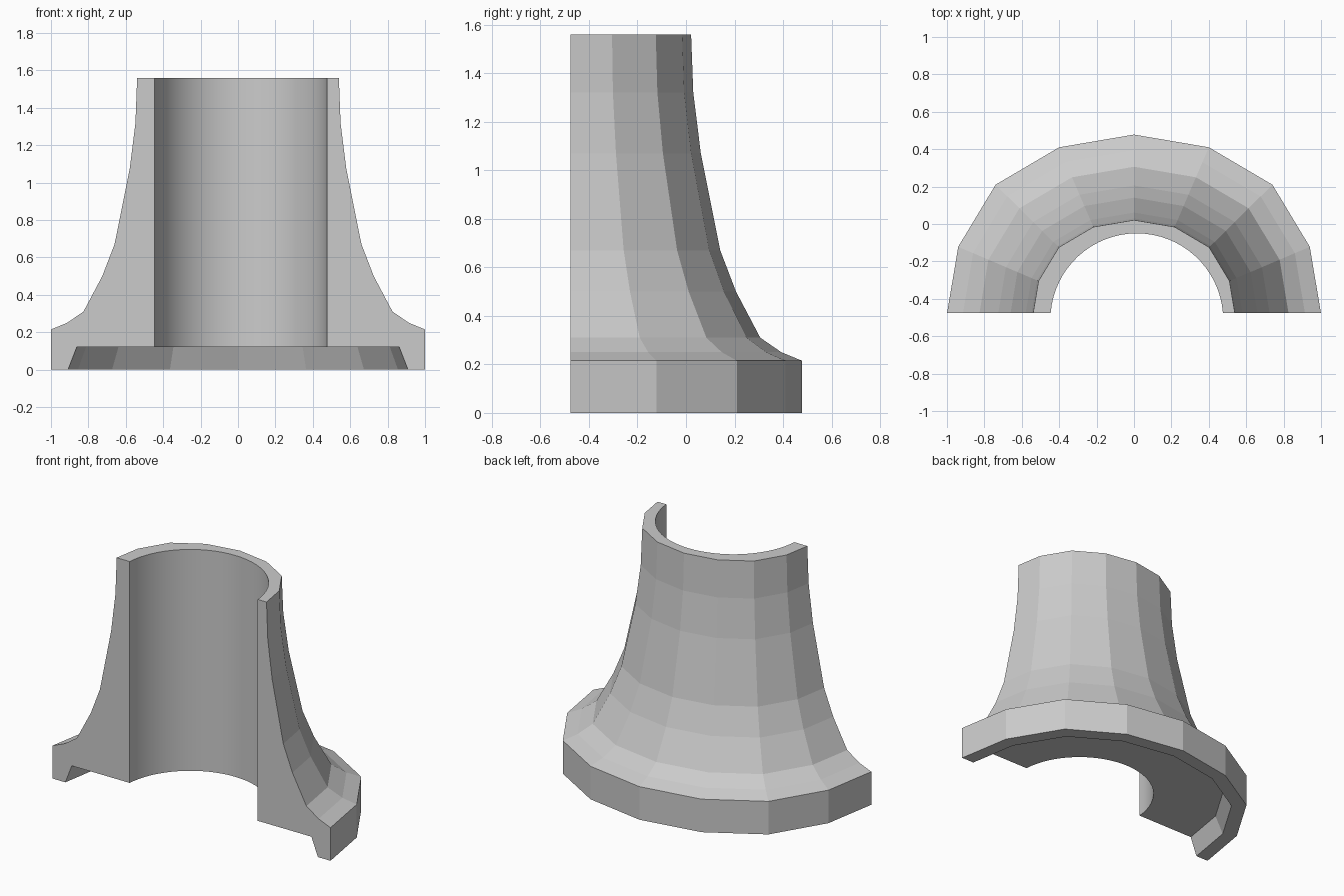
import bpy, bmesh, math

if "Cube" in bpy.data.objects:
    bpy.data.objects.remove(bpy.data.objects["Cube"])

CUT = -0.477            # plane of the flat split face
CY = -0.522             # centre of the rings in y
# Quarter of the many-sided ring at scale 1, from side to back
QUARTER = [(1.007, 0.0), (0.94, 0.40), (0.74, 0.732), (0.40, 0.932), (0.0, 1.0)]
# (scale, height) from recess roof, round the flange, up to the top rim
PROFILE = [(0.864, 0.12), (0.91, 0.0), (1.0, 0.0), (1.0, 0.215), (0.915, 0.25),
           (0.828, 0.31), (0.728, 0.50), (0.663, 0.67), (0.583, 1.07),
           (0.552, 1.32), (0.543, 1.56)]
BORE_X, BORE_Y, BORE_R, BORE_SEGS = 0.015, -0.512, 0.462, 32

bm = bmesh.new()


def outer_ring(s, z):
    """Half ring, trimmed at the split plane, right side to left side."""
    pts = [(s * x, CY + s * y) for x, y in QUARTER]
    (x0, y0), (x1, y1) = pts[0], pts[1]
    pts[0] = (x0 + (x1 - x0) * (CUT - y0) / (y1 - y0), CUT)
    pts += [(-x, y) for x, y in reversed(pts[:-1])]
    return [bm.verts.new((x, y, z)) for x, y in pts]


def bore_ring(z):
    """Arc of the round bore, right side to left side."""
    a0 = math.asin((CUT - BORE_Y) / BORE_R)
    ring = []
    for i in range(BORE_SEGS + 1):
        a = a0 + (math.pi - 2 * a0) * i / BORE_SEGS
        ring.append(bm.verts.new((BORE_X + BORE_R * math.cos(a),
                                  BORE_Y + BORE_R * math.sin(a), z)))
    return ring


def skin(a, b, smooth=False):
    for i in range(len(a) - 1):
        f = bm.faces.new((a[i], a[i + 1], b[i + 1], b[i]))
        f.smooth = smooth


# Outer flared body with flange and recess wall
rings = [outer_ring(s, z) for s, z in PROFILE]
for a, b in zip(rings, rings[1:]):
    skin(a, b)

# Round bore
low, high = bore_ring(0.12), bore_ring(1.56)
skin(low, high, smooth=True)

# Recess roof and top rim
bm.faces.new(rings[0] + low[::-1])
bm.faces.new(rings[-1] + high[::-1])

# Flat split faces at both ends
for k in (0, -1):
    bm.faces.new([r[k] for r in rings] + [high[k], low[k]])

bmesh.ops.recalc_face_normals(bm, faces=bm.faces[:])
# Keep the bore's border edges sharp
for e in bm.edges:
    if len(e.link_faces) == 2 and e.calc_face_angle(0) > math.radians(30):
        e.smooth = False

mesh = bpy.data.meshes.new("split_flanged_collar")
bm.to_mesh(mesh)
bm.free()
collar = bpy.data.objects.new("split_flanged_collar", mesh)
bpy.context.collection.objects.link(collar)
